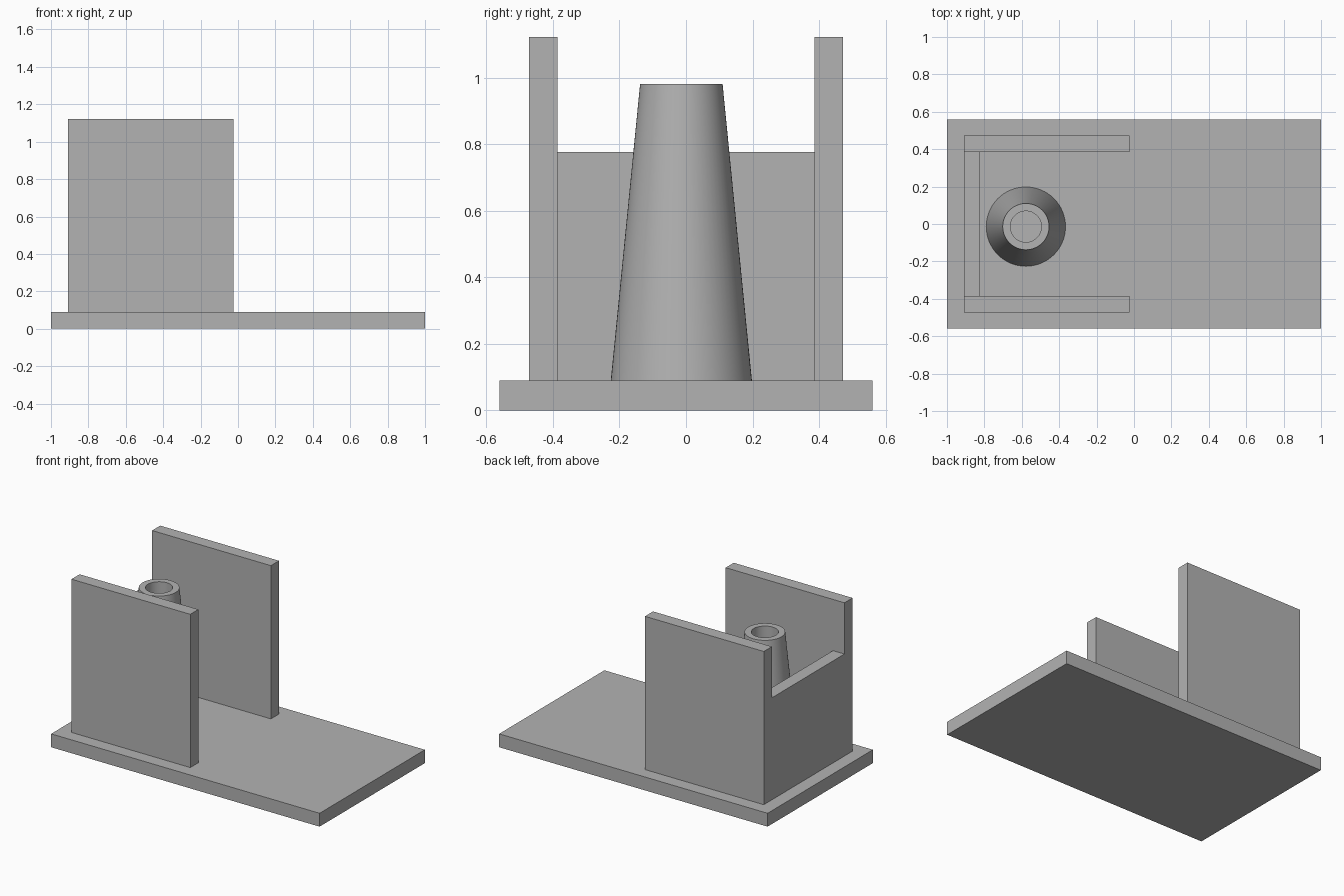
import bpy
import bmesh
from math import cos, sin, tau

cube = bpy.data.objects.get("Cube")
if cube:
    bpy.data.objects.remove(cube, do_unlink=True)

GREY = (0.45, 0.45, 0.45, 1)
grey = bpy.data.materials.new("plain grey")
grey.use_nodes = True
grey.diffuse_color = GREY
grey.node_tree.nodes["Principled BSDF"].inputs["Base Color"].default_value = GREY


def add_object(name, bm):
    bmesh.ops.recalc_face_normals(bm, faces=bm.faces)
    mesh = bpy.data.meshes.new(name)
    bm.to_mesh(mesh)
    bm.free()
    mesh.materials.append(grey)
    obj = bpy.data.objects.new(name, mesh)
    bpy.context.collection.objects.link(obj)
    return obj


def box(name, low, high):
    bm = bmesh.new()
    bmesh.ops.create_cube(bm, size=1)
    for v in bm.verts:
        v.co = [high[i] if v.co[i] > 0 else low[i] for i in range(3)]
    return add_object(name, bm)


FLOOR = 0.09       # top of the base
BACK = -0.91       # rear end of the walls
INNER, OUTER = 0.386, 0.472

# Base and the three walls
box("base_plate", (-1, -0.56, 0), (1, 0.56, FLOOR))
box("right_wall", (BACK, -OUTER, FLOOR), (-0.025, -INNER, 1.122))
box("left_wall", (BACK, INNER, FLOOR), (-0.025, OUTER, 1.122))
box("cross_wall", (BACK, -INNER, FLOOR), (-0.825, INNER, 0.777))

# Tapered post with a straight bore, swept from its wall section
SIDES = 64
section = [(0.212, FLOOR), (0.124, 0.98), (0.083, 0.98), (0.083, FLOOR)]
bm = bmesh.new()
rings = [[bm.verts.new((r * cos(tau * i / SIDES), r * sin(tau * i / SIDES), z))
          for i in range(SIDES)] for r, z in section]
for a, b in zip(rings, rings[1:] + rings[:1]):
    for i in range(SIDES):
        j = (i + 1) % SIDES
        bm.faces.new((a[i], a[j], b[j], b[i]))
post = add_object("hollow_post", bm)
post.location = (-0.578, -0.014, 0)

bpy.ops.object.select_all(action="DESELECT")
post.select_set(True)
bpy.context.view_layer.objects.active = post
bpy.ops.object.shade_smooth_by_angle(angle=0.6)
